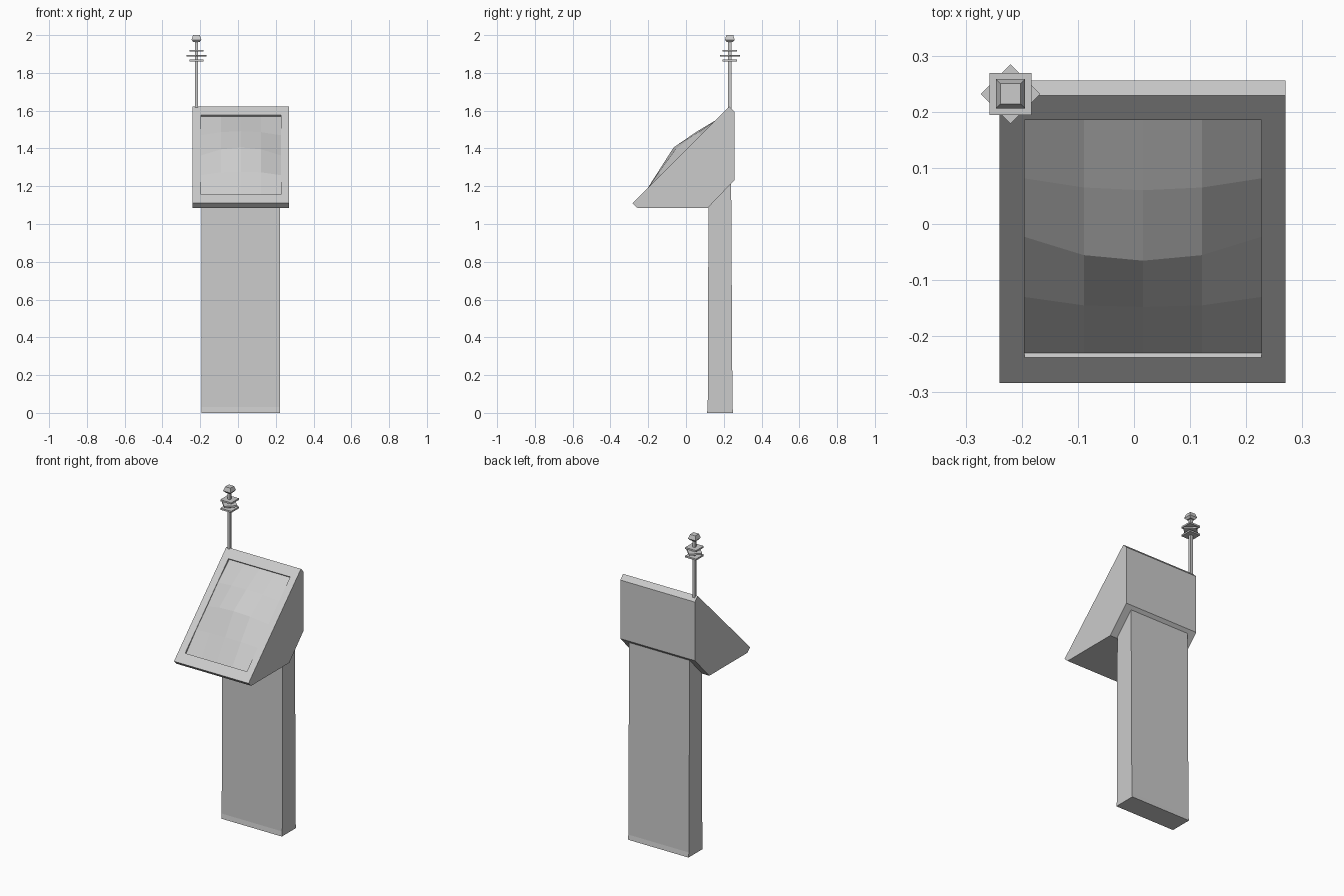
import bpy, bmesh
from math import radians
from mathutils import Vector, Matrix

if "Cube" in bpy.data.objects:
    bpy.data.objects.remove(bpy.data.objects["Cube"])


def finish(name, bm):
    bmesh.ops.recalc_face_normals(bm, faces=bm.faces[:])
    me = bpy.data.meshes.new(name)
    bm.to_mesh(me)
    bm.free()
    ob = bpy.data.objects.new(name, me)
    bpy.context.collection.objects.link(ob)
    return ob


def prism(profile, x0, x1):
    """Extrude a (y, z) profile along x."""
    bm = bmesh.new()
    face = bm.faces.new([bm.verts.new((x0, y, z)) for y, z in profile])
    new = bmesh.ops.extrude_face_region(bm, geom=[face], use_keep_orig=True)["geom"]
    bmesh.ops.translate(bm, vec=(x1 - x0, 0, 0),
                        verts=[v for v in new if isinstance(v, bmesh.types.BMVert)])
    bmesh.ops.recalc_face_normals(bm, faces=bm.faces[:])
    return bm


def square_stack(name, levels, turn=0):
    """Four-sided stack of (half_width, z) levels on the antenna axis."""
    bm = bmesh.new()
    rings = []
    for h, z in levels:
        rings.append([bm.verts.new((sx * h, sy * h, z))
                      for sx, sy in ((-1, -1), (1, -1), (1, 1), (-1, 1))])
    for a, b in zip(rings, rings[1:]):
        for i in range(4):
            j = (i + 1) % 4
            bm.faces.new((a[i], a[j], b[j], b[i]))
    bm.faces.new(rings[0])
    bm.faces.new(rings[-1])
    bm.transform(Matrix.Translation((-0.22, 0.232, 0)) @ Matrix.Rotation(radians(turn), 4, 'Z'))
    return finish(name, bm)


# Column with slightly flared foot and slanted top under the head
finish("column", prism([(0.111, 0), (0.25, 0), (0.246, 0.03), (0.239, 1.222),
                        (0.119, 1.094), (0.115, 0.03)], -0.192, 0.222))

# Head housing: 45 degree console front
bm = prism([(-0.283, 1.11), (-0.257, 1.085), (0.115, 1.085), (0.256, 1.232),
            (0.256, 1.594), (0.229, 1.622)], -0.24, 0.27)
N = Vector((0, -1, 1)).normalized()      # outward direction of console front
DEPTH = 0.011
SX0, SX1, SY0, SY1, ZOFF = -0.195, 0.227, -0.238, 0.185, 1.393

# Screen opening: inset the sloping face, sink it, open the floor
front = max(bm.faces, key=lambda f: f.normal.dot(N))
bmesh.ops.inset_individual(bm, faces=[front], thickness=0.04)
for v in front.verts:
    y = SY0 if v.co.y < 0 else SY1
    v.co = (SX0 if v.co.x < 0 else SX1, y, y + ZOFF)
new = bmesh.ops.extrude_discrete_faces(bm, faces=[front])["faces"]
bmesh.ops.translate(bm, verts=new[0].verts[:], vec=-N * DEPTH)
bmesh.ops.delete(bm, geom=new, context='FACES')
finish("head_housing", bm)

# Bulging faceted screen, bottom row to top row
outer = [0, 0.008, 0.006, 0.008, 0]
inner = [0, 0.029, 0.052, 0.031, 0]
middle = [0, 0.033, 0.066, 0.038, 0]
bm = bmesh.new()
cols = []
for i, heights in enumerate((outer, inner, middle, inner, outer)):
    col = []
    for j, h in enumerate(heights):
        y = SY0 + (SY1 - SY0) * j / 4
        p = Vector((SX0 + (SX1 - SX0) * i / 4, y, y + ZOFF))
        col.append(bm.verts.new(p + N * (h - DEPTH)))
    cols.append(col)
for a, b in zip(cols, cols[1:]):
    for j in range(4):
        bm.faces.new((a[j], b[j], b[j + 1], a[j + 1]))
screen = finish("screen", bm)
if screen.data.polygons[0].normal.z < 0:
    screen.data.flip_normals()

# Antenna: rod, three alternating plates and a cap
square_stack("antenna_rod", [(0.0085, 1.59), (0.0085, 1.97)])
for n, (z, turn) in enumerate(((1.865, 0), (1.891, 45), (1.917, 0))):
    square_stack(f"antenna_plate_{n + 1}", [(0.0375, z - 0.005), (0.0375, z + 0.005)], turn)
square_stack("antenna_cap", [(0.016, 1.963), (0.026, 1.975), (0.018, 2.0)])
